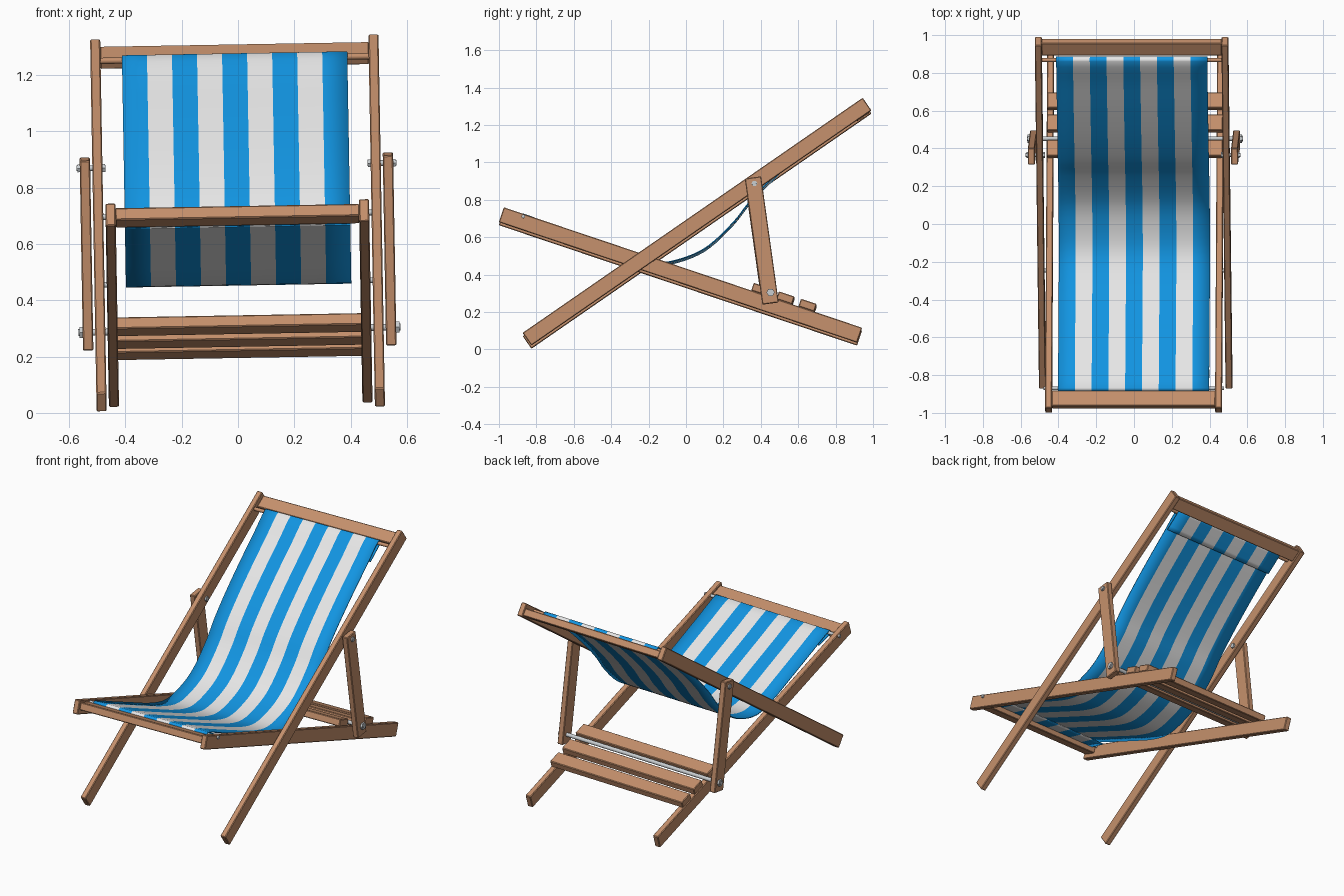
import bpy, bmesh, math
from mathutils import Matrix, Vector

if "Cube" in bpy.data.objects:
    bpy.data.objects.remove(bpy.data.objects["Cube"])

def mat(name, col):
    m = bpy.data.materials.new(name)
    m.diffuse_color = (*col, 1)
    m.use_nodes = True
    m.node_tree.nodes["Principled BSDF"].inputs["Base Color"].default_value = m.diffuse_color
    return m

WOOD = mat("warm wood", (0.56, 0.28, 0.15))
BLUE = mat("blue canvas", (0.006, 0.30, 0.76))
WHITE = mat("white canvas", (0.80, 0.80, 0.80))
METAL = mat("steel", (0.58, 0.61, 0.63))

# The whole chair leans sideways by one degree
TILT = Matrix.Translation((0.01, 0, 0.01)) @ Matrix.Rotation(-0.0175, 4, 'Y')

def finish(name, bm, mats, smooth=False):
    bm.transform(TILT)
    me = bpy.data.meshes.new(name)
    bm.to_mesh(me)
    bm.free()
    ob = bpy.data.objects.new(name, me)
    bpy.context.collection.objects.link(ob)
    for m in mats:
        me.materials.append(m)
    if smooth:
        bpy.ops.object.select_all(action='DESELECT')
        bpy.context.view_layer.objects.active = ob
        ob.select_set(True)
        bpy.ops.object.shade_smooth_by_angle(angle=math.radians(40))
    return ob

def box(name, centre, size, angle):
    """Bar: size = width in x, length along the slope, thickness."""
    bm = bmesh.new()
    m = (Matrix.Translation(centre) @ Matrix.Rotation(angle, 4, 'X')
         @ Matrix.Diagonal((*size, 1)))
    bmesh.ops.create_cube(bm, size=1, matrix=m)
    bmesh.ops.bevel(bm, geom=bm.edges[:], offset=0.004, segments=1, affect='EDGES')
    return finish(name, bm, [WOOD])

def rail(name, x, a, b, width, thick):
    """Timber running from a to b, both (y, z)."""
    dy, dz = b[0] - a[0], b[1] - a[1]
    return box(name, (x, (a[0] + b[0]) / 2, (a[1] + b[1]) / 2),
               (thick, math.hypot(dy, dz), width), math.atan2(dz, dy))

def rod(name, x0, x1, y, z, r, material, sides=16):
    bm = bmesh.new()
    m = Matrix.Translation(((x0 + x1) / 2, y, z)) @ Matrix.Rotation(math.pi / 2, 4, 'Y')
    bmesh.ops.create_cone(bm, cap_ends=True, segments=sides, radius1=r, radius2=r,
                          depth=abs(x1 - x0), matrix=m)
    return finish(name, bm, [material], sides > 8)

# Side pieces: back frame, seat frame, props and bolts
BACK = ((-0.85, 0.036), (0.968, 1.293))
SEAT = ((-0.987, 0.702), (0.928, 0.058))
back_angle = math.atan2(1.257, 1.818)
seat_angle = math.atan2(-0.644, 1.915)
for s, side in ((-1, "left"), (1, "right")):
    rail(f"back_rail_{side}", s * 0.494, *BACK, 0.082, 0.036)
    rail(f"seat_rail_{side}", s * 0.450, *SEAT, 0.084, 0.036)
    rail(f"prop_{side}", s * 0.538, (0.452, 0.226), (0.358, 0.900), 0.088, 0.037)
    rod(f"prop_bolt_{side}", s * 0.465, s * 0.568, 0.366, 0.868, 0.010, METAL)
    rod(f"prop_bolt_head_{side}", s * 0.555, s * 0.564, 0.366, 0.868, 0.016, METAL, 6)
    rod(f"prop_bolt_nut_{side}", s * 0.466, s * 0.477, 0.366, 0.868, 0.016, METAL, 6)
    rod(f"axle_head_{side}", s * 0.555, s * 0.568, 0.452, 0.285, 0.022, METAL, 6)
    rod(f"pivot_bolt_{side}", s * 0.466, s * 0.478, -0.246, 0.453, 0.010, METAL)

# Cross pieces
box("back_top_bar", (0, 0.936, 1.259), (0.955, 0.080, 0.045), back_angle)
box("seat_front_bar", (0, -0.928, 0.690), (0.868, 0.088, 0.045), seat_angle)
for i, y in enumerate((0.397, 0.532, 0.650)):
    z = 0.702 - 0.3363 * (y - 0.02 + 0.987) + 0.060
    box(f"rear_slat_{i + 1}", (0, y, z), (0.932, 0.088, 0.043), seat_angle)

# Rods: prop axle and the two cloth rods
rod("prop_axle", -0.572, 0.572, 0.452, 0.285, 0.012, METAL)
rod("seat_cloth_rod", -0.478, 0.478, -0.870, 0.693, 0.010, METAL)
rod("back_cloth_rod", -0.480, 0.480, 0.868, 1.248, 0.011, WOOD)

# Striped cloth: sagging profile with hems folded round the rods
PROFILE = [(-0.77, 0.652), (-0.868, 0.679), (-0.884, 0.692), (-0.868, 0.706),
           (-0.70, 0.638), (-0.50, 0.556), (-0.30, 0.477), (-0.15, 0.445),
           (0.005, 0.478), (0.123, 0.539), (0.257, 0.667), (0.337, 0.769),
           (0.45, 0.889), (0.60, 1.030), (0.75, 1.162), (0.862, 1.262),
           (0.884, 1.252), (0.870, 1.234), (0.78, 1.163)]
pts = [Vector(p) for p in PROFILE]
path = []
for i in range(len(pts) - 1):
    p0, p1, p2, p3 = pts[max(i - 1, 0)], pts[i], pts[i + 1], pts[min(i + 2, len(pts) - 1)]
    d = (p2 - p1).length
    # tangents limited to the segment length so the tight hems do not overshoot
    m1, m2 = (p2 - p0).normalized() * d, (p3 - p1).normalized() * d
    for k in range(4):
        t = k / 4
        path.append(p1 * (2*t**3 - 3*t**2 + 1) + m1 * (t**3 - 2*t**2 + t)
                    + p2 * (3*t**2 - 2*t**3) + m2 * (t**3 - t**2))
path.append(pts[-1])

bm = bmesh.new()
STRIPES = 9
rows = [[bm.verts.new((-0.4 + 0.8 * j / STRIPES, p.x, p.y)) for j in range(STRIPES + 1)]
        for p in path]
for a, b in zip(rows, rows[1:]):
    for j in range(STRIPES):
        f = bm.faces.new((a[j], a[j + 1], b[j + 1], b[j]))
        f.material_index = j % 2
cloth = finish("striped_cloth", bm, [BLUE, WHITE], True)
sol = cloth.modifiers.new("thickness", 'SOLIDIFY')
sol.thickness = 0.006
sol.offset = 0
